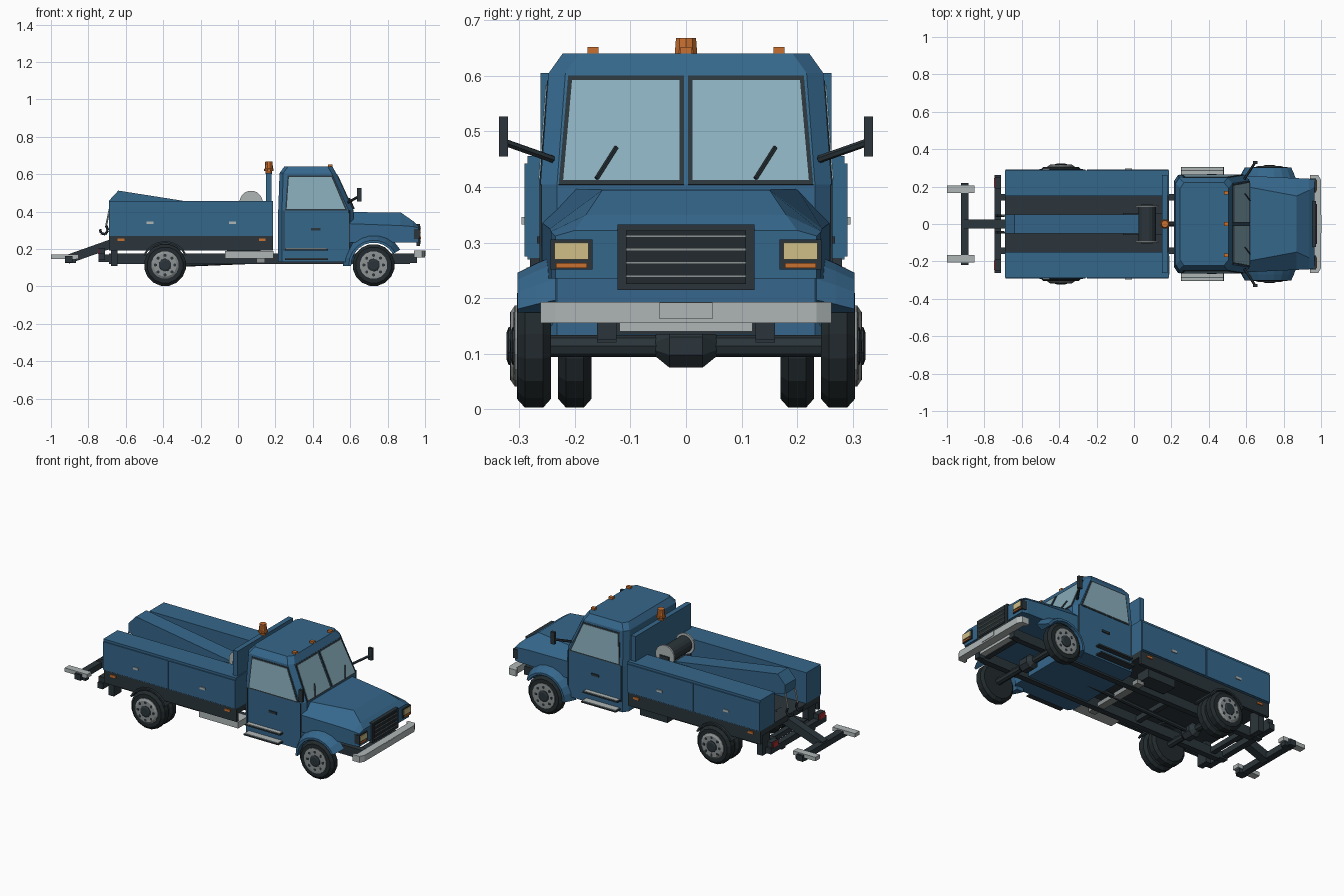
import bpy, bmesh
from math import sin, cos, pi, radians
from mathutils import Vector

if "Cube" in bpy.data.objects:
    bpy.data.objects.remove(bpy.data.objects["Cube"])


def material(name, r, g, b):
    m = bpy.data.materials.new(name)
    m.use_nodes = True
    m.diffuse_color = (r, g, b, 1)
    m.node_tree.nodes["Principled BSDF"].inputs["Base Color"].default_value = (r, g, b, 1)
    return m


blue = material("body blue", .036, .135, .26)
dark = material("dark trim", .024, .036, .043)
black = material("tyre black", .016, .023, .026)
glass = material("window glass", .25, .42, .5)
silver = material("light grey metal", .43, .47, .47)
rim_grey = material("rim grey", .27, .29, .29)
orange = material("amber orange", .58, .16, .03)
red = material("tail red", .45, .03, .03)
cream = material("headlight cream", .63, .52, .24)


def loft(name, rings, mat):
    """Skin a series of equal-length rings and cap both ends."""
    bm = bmesh.new()
    loops = [[bm.verts.new(p) for p in ring] for ring in rings]
    n = len(loops[0])
    for a, b in zip(loops, loops[1:]):
        for i in range(n):
            bm.faces.new((a[i], a[(i + 1) % n], b[(i + 1) % n], b[i]))
    bm.faces.new(loops[0])
    bm.faces.new(loops[-1])
    bmesh.ops.recalc_face_normals(bm, faces=bm.faces)
    mesh = bpy.data.meshes.new(name)
    bm.to_mesh(mesh)
    bm.free()
    mesh.materials.append(mat)
    ob = bpy.data.objects.new(name, mesh)
    bpy.context.collection.objects.link(ob)
    return ob


def box(name, x0, x1, y0, y1, z0, z1, mat):
    return loft(name, [[(x0, y0, z), (x1, y0, z), (x1, y1, z), (x0, y1, z)] for z in (z0, z1)], mat)


def pair(name, x0, x1, y0, y1, z0, z1, mat):
    for s, side in ((1, "left"), (-1, "right")):
        box(f"{side}_{name}", x0, x1, s * y0, s * y1, z0, z1, mat)


def prism(name, pts, y0, y1, mat):
    return loft(name, [[(x, y, z) for x, z in pts] for y in (y0, y1)], mat)


def plate(name, pts, offset, mat):
    o = Vector(offset)
    return loft(name, [[Vector(p) - o for p in pts], [Vector(p) + o for p in pts]], mat)


def bar(name, p, q, w, mat, sides=4):
    p, q = Vector(p), Vector(q)
    rot = (q - p).to_track_quat('Z', 'Y')
    ring = [rot @ Vector((w * cos(a), w * sin(a), 0))
            for a in (pi / 4 + 2 * pi * i / sides for i in range(sides))]
    return loft(name, [[p + v for v in ring], [q + v for v in ring]], mat)


def lathe(name, profile, x, z, mat, sides=16):
    """Revolve (y, radius) points about an axle along y."""
    turn = [2 * pi * (i + .5) / sides for i in range(sides)]
    return loft(name, [[(x + r * cos(a), y, z + r * sin(a)) for a in turn] for y, r in profile], mat)


def arch(name, x, z, section, a0, a1, mat, steps=9):
    """Sweep a (radius, y) section around a wheel."""
    angles = [radians(a0 + (a1 - a0) * i / steps) for i in range(steps + 1)]
    return loft(name, [[(x + r * cos(a), y, z + r * sin(a)) for r, y in section] for a in angles], mat)


# Wheels, rims, fenders
FRONT, REAR, AXLE = .725, -.39, .114


def tyre(name, x, s, y0, y1):
    lathe(name, [(s * y0, .07), (s * y0, .097), (s * (y0 + .014), .113), (s * (y1 - .014), .113),
                 (s * y1, .097), (s * y1, .07)], x, AXLE, black)


for s, side in ((1, "left"), (-1, "right")):
    for x, end, out in ((FRONT, "front", .309), (REAR, "rear", .316)):
        tyre(f"{side}_{end}_tyre", x, s, .243, .304)
        lathe(f"{side}_{end}_rim", [(s * .25, .074), (s * .308, .074), (s * out, .062)], x, AXLE, rim_grey)
        lathe(f"{side}_{end}_hub", [(s * .3, .036), (s * (out + .003), .034), (s * (out + .007), .024)],
              x, AXLE, dark, 10)
        for i in range(8):
            a = i * pi / 4
            lathe(f"{side}_{end}_rim_hole", [(s * .3, .009), (s * (out + .001), .009)],
                  x + .052 * cos(a), AXLE + .052 * sin(a), dark, 6)
    tyre(f"{side}_inner_tyre", REAR, s, .17, .23)
    arch(f"{side}_front_fender", FRONT, AXLE, [(.12, s * .235), (.165, s * .235), (.15, s * .27),
         (.133, s * .303), (.12, s * .303)], 30, 182, blue)
    arch(f"{side}_rear_fender", REAR, AXLE, [(.118, s * .165), (.128, s * .165), (.128, s * .295),
         (.118, s * .295)], 25, 155, dark)

# Chassis and axles
pair("frame_rail", -.69, .92, .125, .16, .12, .175, dark)
for x, end in ((FRONT, "front"), (REAR, "rear")):
    bar(f"{end}_axle", (x, -.25, AXLE), (x, .25, AXLE), .02, dark, 8)
    lathe(f"{end}_differential", [(-.055, .02), (-.03, .042), (.03, .042), (.055, .02)], x, AXLE, dark, 8)
bar("driveshaft", (REAR, 0, AXLE), (.5, 0, .15), .013, dark, 8)
for x in (-.66, -.15, .3, .89):
    box("cross_member", x, x + .03, -.13, .13, .135, .165, dark)
box("tool_tank", -.07, .19, -.27, -.17, .15, .188, silver)
box("tank_support", .1, .145, -.2, .2, .125, .15, rim_grey)
box("battery_box", -.06, .12, .17, .262, .145, .2, dark)

# Cab: octagonal rings narrowing to the roof
cab_rings = []
for z, x0, x1, w in ((.13, .215, .62, .262), (.405, .215, .617, .262),
                     (.605, .222, .525, .247), (.64, .247, .505, .222)):
    cab_rings.append([(x0, w - .03, z), (x0 + .02, w, z), (x1 - .025, w, z), (x1, w - .03, z),
                      (x1, .03 - w, z), (x1 - .025, -w, z), (x0 + .02, -w, z), (x0, .03 - w, z)])
loft("cab", cab_rings, blue)


def screen(y, z, lift):
    return (.617 - (z - .405) * .46 + lift, y, z)


def door(x, z, s, lift):
    return (x, s * (.262 - max(z - .405, 0) * .075 + lift), z)


for s, side in ((1, "left"), (-1, "right")):
    plate(f"{side}_windscreen_frame", [screen(s * y, z, 0) for y, z in
          ((.004, .404), (.229, .404), (.212, .6), (.004, .6))], (.002, 0, .001), dark)
    plate(f"{side}_windscreen", [screen(s * y, z, .001) for y, z in
          ((.012, .412), (.221, .412), (.205, .592), (.012, .592))], (.003, 0, .001), glass)
    plate(f"{side}_window_frame", [door(x, z, s, 0) for x, z in
          ((.252, .405), (.585, .405), (.505, .592), (.265, .592))], (0, .002, 0), dark)
    plate(f"{side}_side_window", [door(x, z, s, .001) for x, z in
          ((.26, .413), (.573, .413), (.5, .584), (.272, .584))], (0, .003, 0), glass)
    bar(f"{side}_wiper", screen(s * .143 - .018, .415, .008), screen(s * .143 + .018, .472, .008), .004, dark)
    # Door seams, handle, steps and mirror
    for x in (.244, .594):
        box(f"{side}_door_seam", x, x + .004, s * .26, s * .2635, .19, .405, dark)
    box(f"{side}_door_handle", .39, .44, s * .26, s * .268, .298, .311, dark)
    for z, y in ((.2, .29), (.148, .305)):
        box(f"{side}_step", .25, .48, s * .25, s * y, z - .008, z, dark)
        box(f"{side}_step_tread", .255, .475, s * .25, s * (y - .003), z, z + .004, silver)
    bar(f"{side}_mirror_arm", (.59, s * .24, .45), (.645, s * .325, .48), .007, dark, 6)
    box(f"{side}_mirror", .635, .66, s * .32, s * .336, .455, .527, dark)

for y in (-.167, 0, .167):
    box("roof_light", .48, .505, y - .01, y + .01, .636, .652, orange)

# Hood: faceted rings that slope down to the nose
hood_rings = []
for x, w, low, shoulder, top, tw in ((.6, .258, .235, .335, .397, .2), (.87, .245, .235, .325, .395, .15),
                                     (.935, .243, .235, .32, .35, .18), (.966, .235, .235, .312, .322, .2)):
    hood_rings.append([(x, -w, low), (x, -w, shoulder), (x, -tw, top),
                       (x, tw, top), (x, w, shoulder), (x, w, low)])
loft("hood", hood_rings, blue)

# Grille and lamps
box("grille_frame", .955, .974, -.123, .123, .215, .333, dark)
box("grille_inset", .97, .977, -.108, .108, .226, .322, black)
for i in range(4):
    box("grille_bar", .972, .979, -.108, .108, .238 + .024 * i, .241 + .024 * i, rim_grey)
pair("headlight_frame", .94, .972, .168, .244, .252, .306, dark)
pair("headlight", .965, .976, .175, .237, .27, .3, cream)
pair("turn_signal", .965, .978, .178, .234, .254, .263, orange)

# Front bumper wraps back at the corners
outline = [(.94, -.262), (.985, -.262), (1, -.235), (1, .235), (.985, .262), (.94, .262),
           (.94, .245), (.955, .235), (.955, -.235), (.94, -.245)]
loft("front_bumper", [[(x, y, z) for x, y in outline] for z in (.155, .193)], silver)
box("bumper_plate", .998, 1.003, -.048, .048, .163, .192, silver)
box("bumper_beam", .9, .955, -.12, .12, .14, .16, silver)
pair("bumper_bracket", .9, .957, .125, .16, .125, .175, dark)

# Service bed
box("bed_floor", -.69, .187, -.28, .28, .238, .272, dark)
pair("bed_skirt", -.69, .187, .262, .281, .192, .272, dark)
pair("bed_locker", -.69, .187, .15, .285, .27, .456, blue)
for x0, x1, handle, marker in ((-.688, -.258, -.47, -.625), (-.25, .185, -.03, .13)):
    pair("locker_door", x0, x1, .284, .291, .275, .442, blue)
    pair("locker_handle", handle - .018, handle + .018, .288, .296, .333, .346, silver)
    pair("side_marker", marker - .018, marker + .018, .278, .287, .242, .255, orange)
box("headboard", .15, .18, -.262, .262, .27, .605, blue)

# Boom and winch
prism("boom", [(-.64, .512), (-.69, .458), (-.69, .405), (-.1, .275), (.04, .275), (.04, .405)],
      -.05, .05, blue)
box("winch_mount", -.06, .15, -.06, .06, .27, .4, dark)
lathe("winch_drum", [(-.09, .048), (.09, .048)], .07, .45, dark, 16)
for s in (-1, 1):
    lathe("winch_flange", [(s * .09, .062), (s * .1, .062)], .07, .45, silver, 16)
    box("winch_stand", .04, .1, s * .1, s * .108, .27, .45, dark)

# Beacon on the headboard
beacon = [(.6, .018), (.618, .018), (.618, .026), (.628, .026), (.63, .022), (.668, .019)]
loft("beacon", [[(.165 + r * cos(i * pi / 5), r * sin(i * pi / 5), z) for i in range(10)]
                for z, r in beacon], orange)

# Rear bumper, lamps and mud flaps
box("rear_bumper", -.745, -.71, -.262, .262, .14, .175, dark)
pair("bumper_upright", -.745, -.69, .125, .16, .13, .17, dark)
pair("tail_lamp_box", -.742, -.71, .19, .25, .17, .205, dark)
pair("tail_lamp", -.749, -.74, .195, .245, .174, .202, red)
pair("mud_flap", -.68, -.645, .18, .25, .11, .24, dark)

# Wheel lift with forks, chains and hooks
bar("lift_arm", (-.6, 0, .255), (-.91, 0, .145), .034, dark)
box("lift_crossbar", -.925, -.885, -.22, .22, .128, .163, dark)
pair("lift_fork", -1, -.852, .165, .207, .147, .17, silver)
pair("fork_pivot", -.925, -.865, .17, .202, .125, .15, dark)
for s in (-1, 1):
    y = s * .045
    bar("chain", (-.685, y, .42), (-.705, y, .325), .005, silver, 6)
    hook = [(-.705, .325), (-.695, .3), (-.71, .278), (-.732, .285), (-.738, .305)]
    for (xa, za), (xb, zb) in zip(hook, hook[1:]):
        bar("tow_hook", (xa, y, za), (xb, y, zb), .007, dark, 6)
